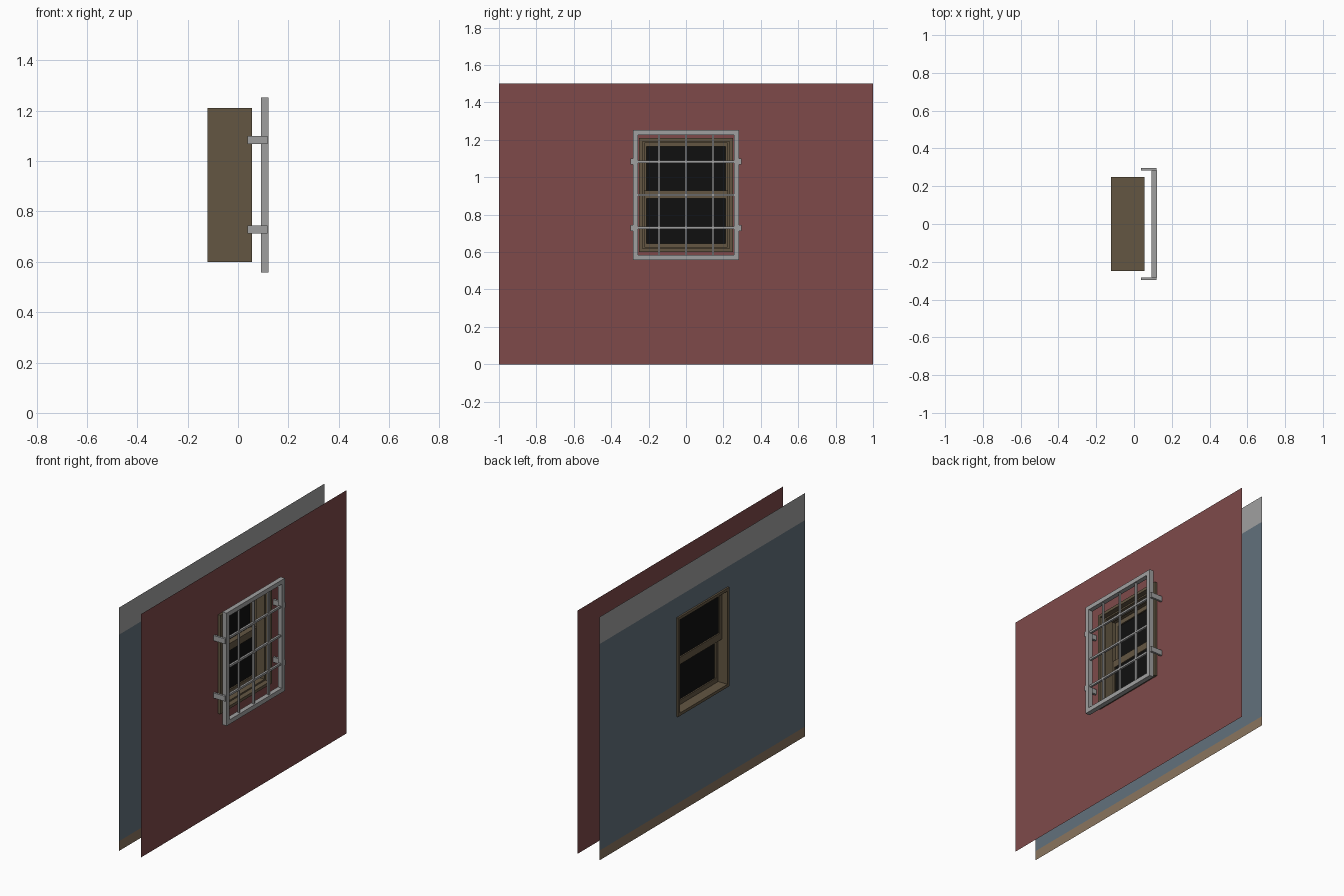
import bpy, bmesh, math
from mathutils import Vector

if "Cube" in bpy.data.objects:
    bpy.data.objects.remove(bpy.data.objects["Cube"])


def mat(name, r, g, b):
    m = bpy.data.materials.new(name)
    lin = [((c / 255 + 0.055) / 1.055) ** 2.4 if c > 10 else c / 255 / 12.92 for c in (r, g, b)]
    m.diffuse_color = (*lin, 1)
    m.use_nodes = True
    m.node_tree.nodes["Principled BSDF"].inputs["Base Color"].default_value = m.diffuse_color
    return m


RED = mat("red_outer_wall", 126, 74, 74)
BLUE = mat("blue_inner_wall", 98, 113, 124)
GREY = mat("grey_metal", 160, 160, 160)
TAN = mat("tan_skirting", 138, 117, 94)
BROWN = mat("brown_wood", 99, 86, 66)
BLACK = mat("black_glass", 16, 16, 16)


def finish(bm, name, mats):
    me = bpy.data.meshes.new(name)
    bm.to_mesh(me)
    bm.free()
    for m in mats:
        me.materials.append(m)
    ob = bpy.data.objects.new(name, me)
    bpy.context.collection.objects.link(ob)
    return ob


def add_box(bm, x, y, z):
    vs = bmesh.ops.create_cube(bm, size=1)["verts"]
    for v in vs:
        v.co = Vector([(a + b) / 2 + c * (b - a) for (a, b), c in zip((x, y, z), v.co)])


def box(name, x, y, z, m):
    bm = bmesh.new()
    add_box(bm, x, y, z)
    return finish(bm, name, [m])


def ring(name, x, hy, z, side, top, bottom, m):
    """Rectangular frame with mitre-free joints, extruded along x."""
    bm = bmesh.new()
    outer = [(-hy, z[0]), (hy, z[0]), (hy, z[1]), (-hy, z[1])]
    i = hy - side
    inner = [(-i, z[0] + bottom), (i, z[0] + bottom), (i, z[1] - top), (-i, z[1] - top)]
    loops = [[bm.verts.new((xx, *p)) for p in pts]
             for xx, pts in ((x[0], outer), (x[1], outer), (x[1], inner), (x[0], inner))]
    for k in range(4):
        a, b = loops[k], loops[(k + 1) % 4]
        for j in range(4):
            n = (j + 1) % 4
            bm.faces.new((a[j], a[n], b[n], b[j]))
    bmesh.ops.recalc_face_normals(bm, faces=bm.faces)
    return finish(bm, name, [m])


def wall(name, x, levels, mats, pick, outward):
    """Sheet wall with a window opening, coloured by height."""
    bm = bmesh.new()
    ys = (-1, -0.242, 0.242, 1)
    for y0, y1 in zip(ys, ys[1:]):
        for z0, z1 in zip(levels, levels[1:]):
            zc = (z0 + z1) / 2
            if y0 > -0.5 and y1 < 0.5 and 0.61 < zc < 1.2:
                continue
            pts = [(x, y0, z0), (x, y1, z0), (x, y1, z1), (x, y0, z1)]
            if not outward:
                pts.reverse()
            f = bm.faces.new([bm.verts.new(p) for p in pts])
            f.material_index = pick(zc)
    bmesh.ops.remove_doubles(bm, verts=bm.verts, dist=1e-5)
    finish(bm, name, mats)


# Walls
wall("outer_wall", 0.04, (0, 0.608, 1.202, 1.5), [RED], lambda z: 0, True)
wall("inner_wall", -0.11, (0, 0.06, 0.608, 1.202, 1.333, 1.5), [BLUE, TAN, GREY],
     lambda z: 1 if z < 0.06 else 2 if z > 1.333 else 0, False)

# Window casing and the stop the sashes rest against
ring("window_casing", (-0.121, 0.056), 0.25, (0.6, 1.21), 0.018, 0.018, 0.018, BROWN)
ring("window_stop", (-0.03, 0.025), 0.234, (0.616, 1.194), 0.011, 0.011, 0.011, BROWN)

# Two sliding sashes with glass
for name, x, z, top, bottom in (("upper", -0.07, (0.886, 1.194), 0.029, 0.044),
                                ("lower", -0.045, (0.616, 0.93), 0.044, 0.03)):
    ring(name + "_sash", (x - 0.0125, x + 0.0125), 0.234, z, 0.024, top, bottom, BROWN)
    box(name + "_glass", (x - 0.004, x + 0.004), (-0.213, 0.213),
        (z[0] + bottom - 0.003, z[1] - top + 0.003), BLACK)

# Security grille: border, bars and wall brackets
ring("grille_border", (0.092, 0.121), 0.283, (0.558, 1.253), 0.027, 0.027, 0.027, GREY)
for k, y in enumerate((-0.145, 0, 0.145)):
    box(f"grille_upright_{k}", (0.101, 0.112), (y - 0.0055, y + 0.0055), (0.58, 1.23), GREY)
for k, z in enumerate((0.73, 0.905, 1.083)):
    box(f"grille_crossbar_{k}", (0.1, 0.113), (-0.26, 0.26), (z - 0.006, z + 0.006), GREY)
for s in (-1, 1):
    for z in (0.729, 1.083):
        y = sorted((s * 0.283, s * 0.296))
        box("grille_bracket", (0.038, 0.118), y, (z - 0.016, z + 0.016), GREY)
